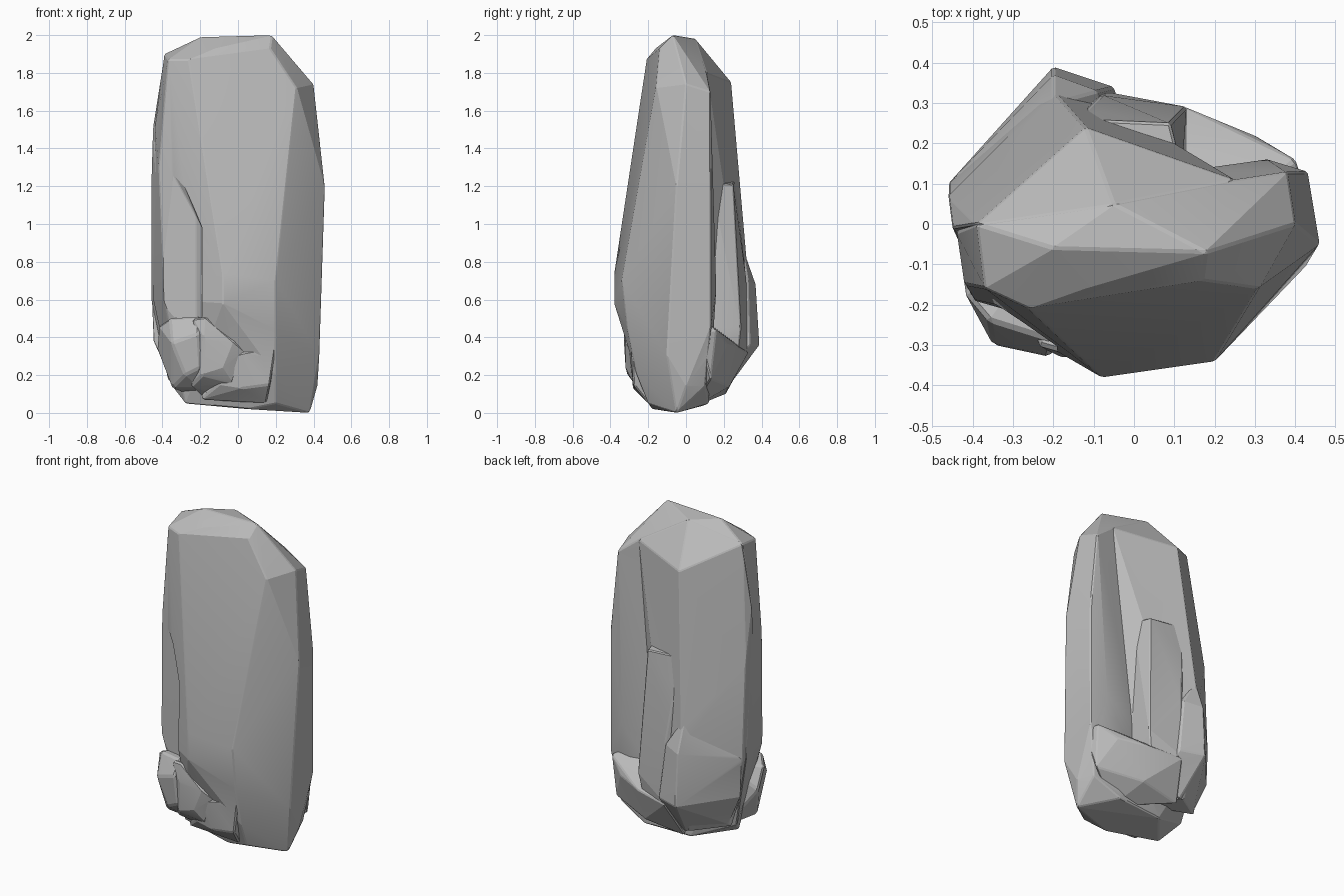
import bpy
import bmesh
from math import radians

start_cube = bpy.data.objects.get("Cube")
if start_cube:
    bpy.data.objects.remove(start_cube, do_unlink=True)

# Single stone colour
stone = bpy.data.materials.new("grey_stone")
stone.use_nodes = True
stone_colour = (0.5, 0.5, 0.5, 1)
stone.diffuse_color = stone_colour
stone.node_tree.nodes["Principled BSDF"].inputs["Base Color"].default_value = stone_colour


def chiselled_block(name, corners, chamfer):
    """Convex stone block from its corner points (in hundredths), with worn edges."""
    bm = bmesh.new()
    for x, y, z in corners:
        bm.verts.new((x / 100, y / 100, z / 100))
    hull = bmesh.ops.convex_hull(bm, input=bm.verts)
    loose = set(hull["geom_interior"]) | set(hull["geom_unused"])
    loose_verts = [item for item in loose if isinstance(item, bmesh.types.BMVert)]
    bmesh.ops.delete(bm, geom=loose_verts, context="VERTS")
    bmesh.ops.dissolve_limit(bm, angle_limit=radians(5), verts=bm.verts, edges=bm.edges)
    sharp = [edge for edge in bm.edges if edge.calc_face_angle(0) > radians(25)]
    bmesh.ops.bevel(bm, geom=sharp, offset=chamfer, segments=1, profile=0.5,
                    affect="EDGES", clamp_overlap=True)
    bmesh.ops.triangulate(bm, faces=bm.faces)
    bmesh.ops.recalc_face_normals(bm, faces=bm.faces)
    mesh = bpy.data.meshes.new(name)
    bm.to_mesh(mesh)
    bm.free()
    mesh.materials.append(stone)
    block = bpy.data.objects.new(name, mesh)
    bpy.context.collection.objects.link(block)
    return block


# Main upright slab with its leaning front face
slab = chiselled_block("standing_stone", [
    (-20, -6, 199), (18, -7, 200), (-5, 5, 198),
    (-37, -16, 187), (-39, 0, 190), (-26, -21, 187), (-12, -16, 193), (17, -14, 193),
    (31, -16, 172), (40, 0, 174), (38, 13, 170), (25, 11, 180),
    (-44, -2, 152), (-42, -15, 130), (46, -5, 120), (43, 13, 120), (36, 15, 130),
    (-8, -38, 74), (-8, -38, 58), (-20, -29, 58), (20, -34, 70), (20, -31, 44), (-5, -33, 48),
    (-39, -20, 60), (-45, 5, 60), (43, -8, 60), (43, 13, 45), (33, 16, 65),
    (38, -5, 0), (42, 0, 14), (20, -20, 5), (5, -18, 2), (43, -10, 30), (20, -26, 20),
    (-28, -12, 5), (-35, 0, 14), (-10, 10, 4), (20, 12, 5), (38, 10, 14),
], 0.006)

# Flake split off the lower corner of the front face
flake = chiselled_block("flake_cutter", [
    (-19, -29, 50), (-22, -24, 49), (-43, -18, 48), (-19, -45, 48), (-50, -45, 48),
    (-19, -28, 98), (-22, -24, 104), (-43, -17, 105), (-19, -45, 98), (-50, -45, 105),
    (-37, -24, 142), (-43, -17, 142),
], 0.004)
flake.hide_render = True

# Broad ridge down the back, running flush into the crown
ridge = chiselled_block("back_ridge", [
    (-39, 0, 190), (-12, 24, 175), (-5, 5, 198), (25, 11, 180), (-20, -6, 198), (10, 0, 192),
    (-45, -1, 152), (-14, 25, 162), (11, 14, 120), (-4, 24, 128), (-46, 7, 118), (-40, -12, 60),
    (-19, 28, 122), (-46, 10, 60), (-20, 33, 72), (-20, 34, 40), (-10, 32, 40),
    (11, 14, 40), (-18, 22, 14), (-37, 8, 17), (10, 0, 12),
], 0.005)

# Swelling low on the ridge
bulge = chiselled_block("back_bulge", [
    (-20, 37, 68), (-20, 39, 36), (-9, 33, 70), (-5, 34, 36), (-45, 10, 38), (-46, 10, 62),
    (-20, 30, 88), (-15, 22, 13), (-6, 22, 68), (-36, 9, 18), (0, 20, 20),
], 0.006)

# Shorter column standing against the ridge
column = chiselled_block("back_column", [
    (-14, 26, 123), (9, 25, 121), (12, 13, 122), (-14, 8, 120),
    (-8, 32, 70), (13, 29, 45), (13, 13, 40), (-15, 10, 30),
    (10, 27, 28), (-8, 33, 33),
], 0.006)

# Low sloping shelf that closes the groove behind
shelf = chiselled_block("back_shelf", [
    (13, 29, 34), (40, 16, 44), (12, 14, 46), (30, 8, 50), (43, 7, 42),
    (39, 13, 18), (12, 23, 14), (-8, 33, 32), (-14, 21, 10), (20, 4, 3), (-15, 10, 34), (30, 22, 36),
], 0.006)

# Boulders and lip wrapped around the foot of the front
boulder = chiselled_block("foot_boulder", [
    (-42, -17, 46), (-36, -24, 50), (-20, -29, 51), (-21, -33, 42), (-35, -30, 37),
    (-20, -31, 24), (-28, -29, 20), (-35, -20, 13), (-43, -10, 34),
    (-20, -2, 50), (-25, -2, 9), (-12, -20, 30), (-20, -22, 13),
], 0.01)
middle = chiselled_block("middle_boulder", [
    (-24, -30, 50), (-17, -32, 51), (-18, -33, 40), (-2, -32, 38), (4, -29, 33),
    (-8, -32, 24), (-19, -31, 20), (-3, -28, 16), (-25, -24, 14), (-20, -10, 46), (0, -10, 30),
    (-18, -15, 7), (-3, -15, 5),
], 0.01)
lip = chiselled_block("foot_lip", [
    (-4, -30, 30), (3, -30, 32), (20, -29, 35), (17, -28, 15), (2, -28, 13),
    (-10, -27, 15), (-20, -20, 7), (15, -20, 5), (22, -4, 34), (-12, -4, 34), (0, -4, 8),
], 0.008)

# Split off the flake, then weld all blocks into one rock
parts = (flake, ridge, bulge, column, shelf, boulder, middle, lip)
for block in parts:
    joint = slab.modifiers.new("joint_" + block.name, "BOOLEAN")
    joint.operation = "DIFFERENCE" if block is flake else "UNION"
    joint.solver = "EXACT"
    joint.object = block
bpy.context.view_layer.update()
evaluated = slab.evaluated_get(bpy.context.evaluated_depsgraph_get())
welded = bpy.data.meshes.new_from_object(evaluated)
slab.modifiers.clear()
slab.data = welded
for block in parts:
    bpy.data.objects.remove(block, do_unlink=True)

# Soften shallow facets, keep the broken edges crisp
bpy.ops.object.select_all(action="DESELECT")
slab.select_set(True)
bpy.context.view_layer.objects.active = slab
bpy.ops.object.shade_smooth_by_angle(angle=radians(12))
